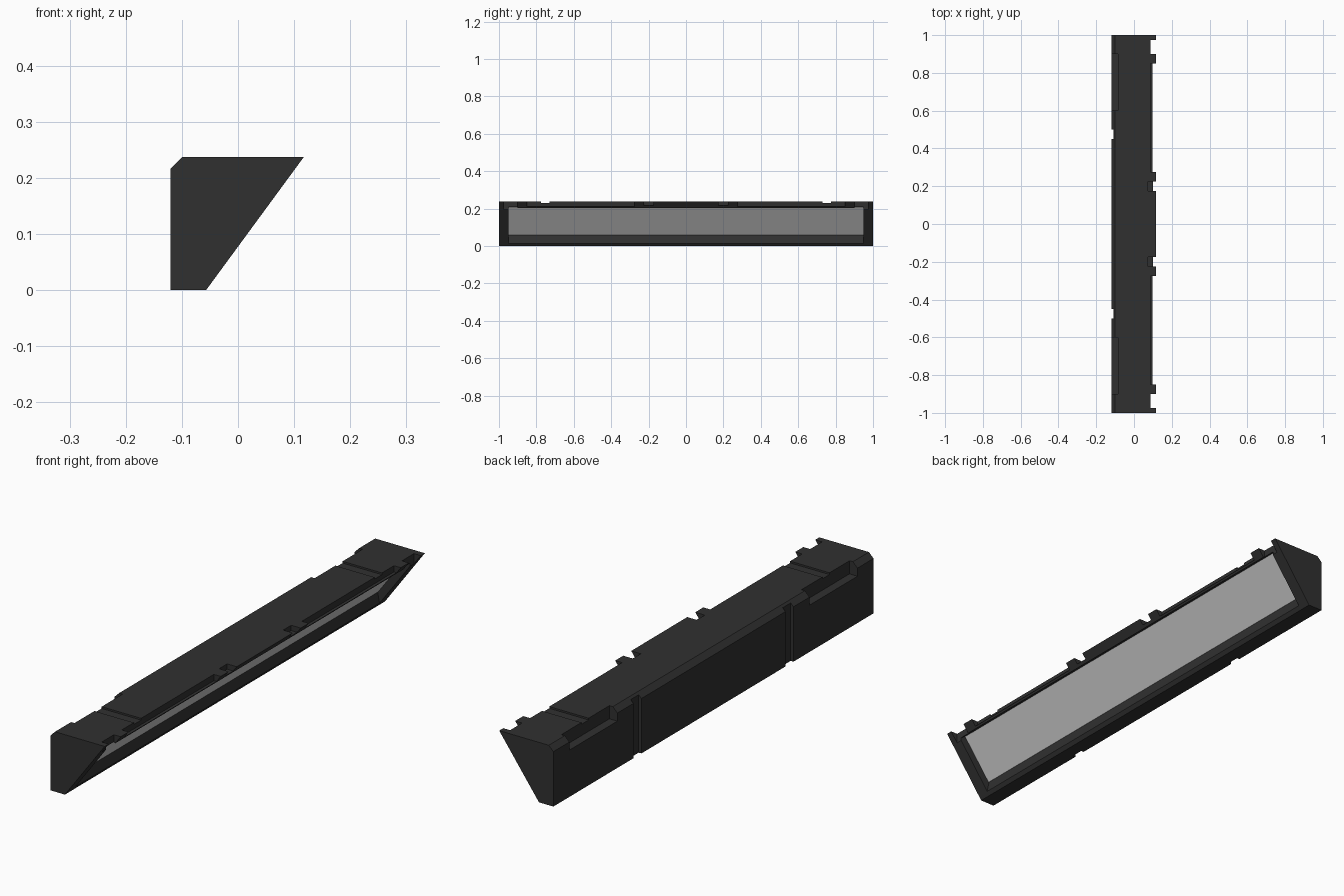
import bpy, bmesh

if "Cube" in bpy.data.objects:
    bpy.data.objects.remove(bpy.data.objects["Cube"], do_unlink=True)


def material(name, value):
    mat = bpy.data.materials.new(name)
    mat.use_nodes = True
    colour = (value, value, value, 1)
    mat.diffuse_color = colour
    mat.node_tree.nodes["Principled BSDF"].inputs["Base Color"].default_value = colour
    return mat


def prism(name, profile, y0, y1, mat=None):
    """Extrude an (x, z) profile along y."""
    bm = bmesh.new()
    face = bm.faces.new([bm.verts.new((x, y0, z)) for x, z in profile])
    new = bmesh.ops.extrude_face_region(bm, geom=[face])["geom"]
    bmesh.ops.translate(bm, vec=(0, y1 - y0, 0),
                        verts=[v for v in new if isinstance(v, bmesh.types.BMVert)])
    bmesh.ops.recalc_face_normals(bm, faces=bm.faces)
    mesh = bpy.data.meshes.new(name)
    bm.to_mesh(mesh)
    bm.free()
    obj = bpy.data.objects.new(name, mesh)
    bpy.context.collection.objects.link(obj)
    if mat:
        mesh.materials.append(mat)
    return obj


def cut(target, profile, y0, y1):
    """Carve a prism out of the target and discard the cutter."""
    cutter = prism("cutter", profile, y0, y1)
    cutter.hide_render = True
    mod = target.modifiers.new("cut", "BOOLEAN")
    mod.operation, mod.solver, mod.object = "DIFFERENCE", "EXACT", cutter
    bpy.context.view_layer.objects.active = target
    bpy.ops.object.modifier_apply(modifier=mod.name)
    bpy.data.objects.remove(cutter, do_unlink=True)


def box(x0, x1, z0, z1):
    return [(x0, z0), (x1, z0), (x1, z1), (x0, z1)]


def cut_pair(target, profile, y0, y1):
    cut(target, profile, y0, y1)
    cut(target, profile, -y1, -y0)


dark = material("dark grey housing", 0.03)
light = material("light grey diffuser", 0.62)

# Wedge-shaped housing with a chamfered back edge
housing = prism("housing", [(-0.12, 0), (-0.057, 0), (0.117, 0.237),
                            (-0.10, 0.237), (-0.12, 0.217)], -1, 1, dark)

# Deep window recess in the sloping face
cut(housing, [(-0.055, 0.06), (-0.042, -0.005), (0.121, 0.188), (0.065, 0.222)],
    -0.95, 0.95)

# Notches along the top front edge, leaving small tabs
cut_pair(housing, box(0.087, 0.2, 0.1, 0.3), 0.9, 0.975)
cut_pair(housing, box(0.087, 0.2, 0.212, 0.3), 0.275, 0.85)
cut_pair(housing, box(0.075, 0.2, 0.216, 0.3), 0.175, 0.225)

# Pockets in the back top edge and shallow grooves across the top
cut_pair(housing, box(-0.2, -0.085, 0.185, 0.3), 0.6, 0.9)
cut_pair(housing, box(-0.15, 0.2, 0.23, 0.3), 0.73, 0.775)

# Vertical grooves down the back
cut_pair(housing, box(-0.2, -0.108, -0.1, 0.3), 0.45, 0.5)

# Flat light panel on the recess floor
prism("diffuser_panel", [(-0.055, 0.06), (0.065, 0.222), (0.068, 0.220), (-0.052, 0.058)],
      -0.949, 0.949, light)
